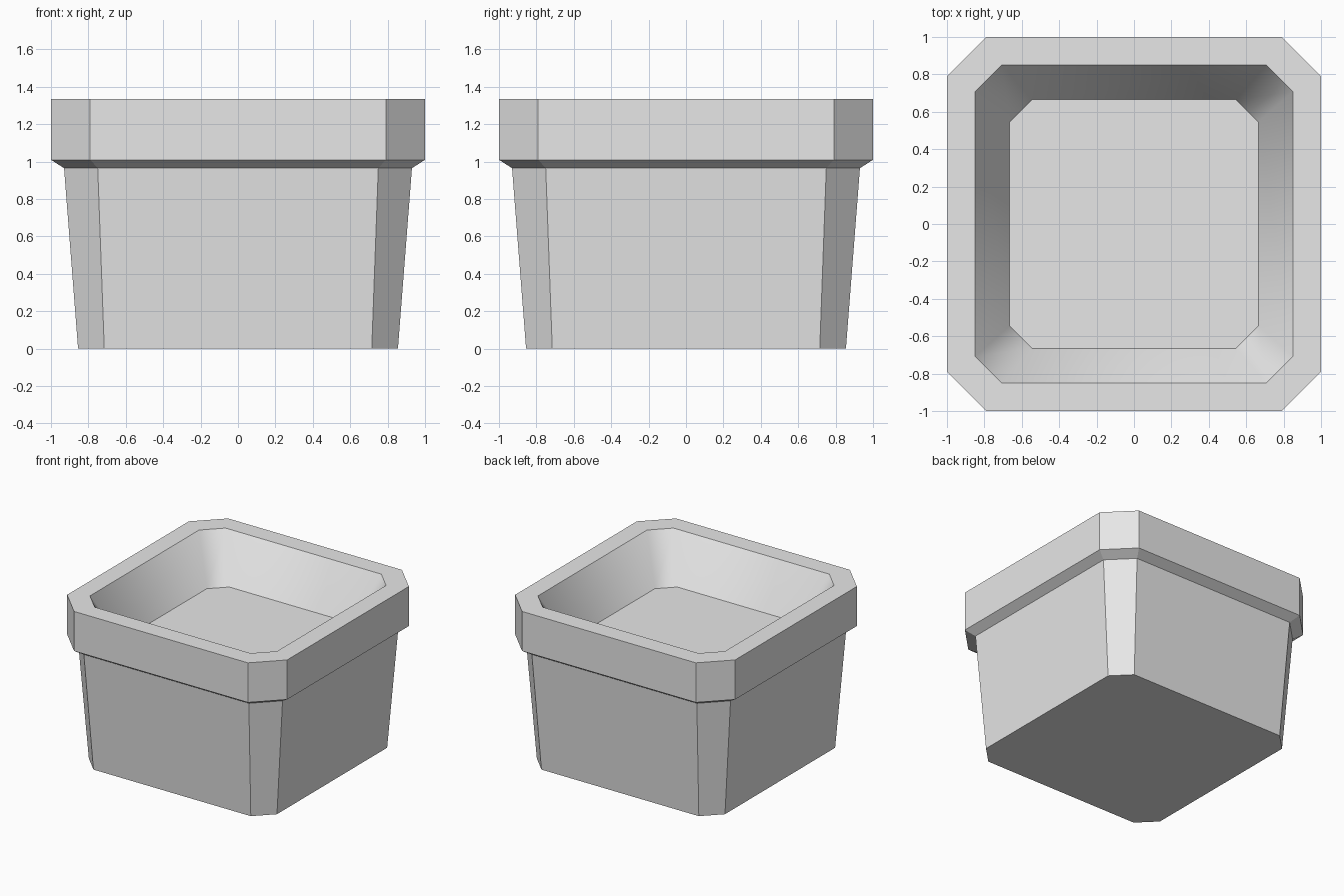
import bpy
import bmesh

cube = bpy.data.objects.get("Cube")
if cube:
    bpy.data.objects.remove(cube, do_unlink=True)

# Plain grey for the whole pot
grey = bpy.data.materials.new("light_grey")
grey.use_nodes = True
colour = (0.8, 0.8, 0.8, 1.0)
grey.diffuse_color = colour
grey.node_tree.nodes["Principled BSDF"].inputs["Base Color"].default_value = colour


def octagon(bm, half, flat, z):
    """Square ring with cut corners: half width and half length of its flat sides."""
    corners = []
    for sx, sy in ((1, 1), (-1, 1), (-1, -1), (1, -1)):
        pair = [(sx * half, sy * flat), (sx * flat, sy * half)]
        corners += pair if sx * sy > 0 else pair[::-1]
    return [bm.verts.new((x, y, z)) for x, y in corners]


def bridge(bm, lower, upper):
    n = len(lower)
    return [bm.faces.new((lower[i], lower[(i + 1) % n], upper[(i + 1) % n], upper[i]))
            for i in range(n)]


# Profile from the foot, up the outside, over the rim and down to the inner floor
profile = [
    (0.855, 0.715, 0.0),    # foot
    (0.93, 0.75, 0.965),    # top of tapered wall
    (1.0, 0.79, 1.01),      # underside of collar
    (1.0, 0.79, 1.335),     # outer rim
    (0.85, 0.708, 1.335),   # inner rim
    (0.665, 0.545, 0.965),  # inner floor
]

bm = bmesh.new()
rings = [octagon(bm, *p) for p in profile]
bands = [bridge(bm, a, b) for a, b in zip(rings, rings[1:])]
bm.faces.new(rings[0][::-1])
bm.faces.new(rings[-1])
bm.normal_update()

# The inner wall blends round its corners; everything else is faceted
inner = set(bands[-1])
for face in inner:
    face.smooth = True
for edge in bm.edges:
    edge.smooth = all(f in inner for f in edge.link_faces)

mesh = bpy.data.meshes.new("planter_pot")
bm.to_mesh(mesh)
bm.free()
mesh.materials.append(grey)
pot = bpy.data.objects.new("planter_pot", mesh)
bpy.context.collection.objects.link(pot)
